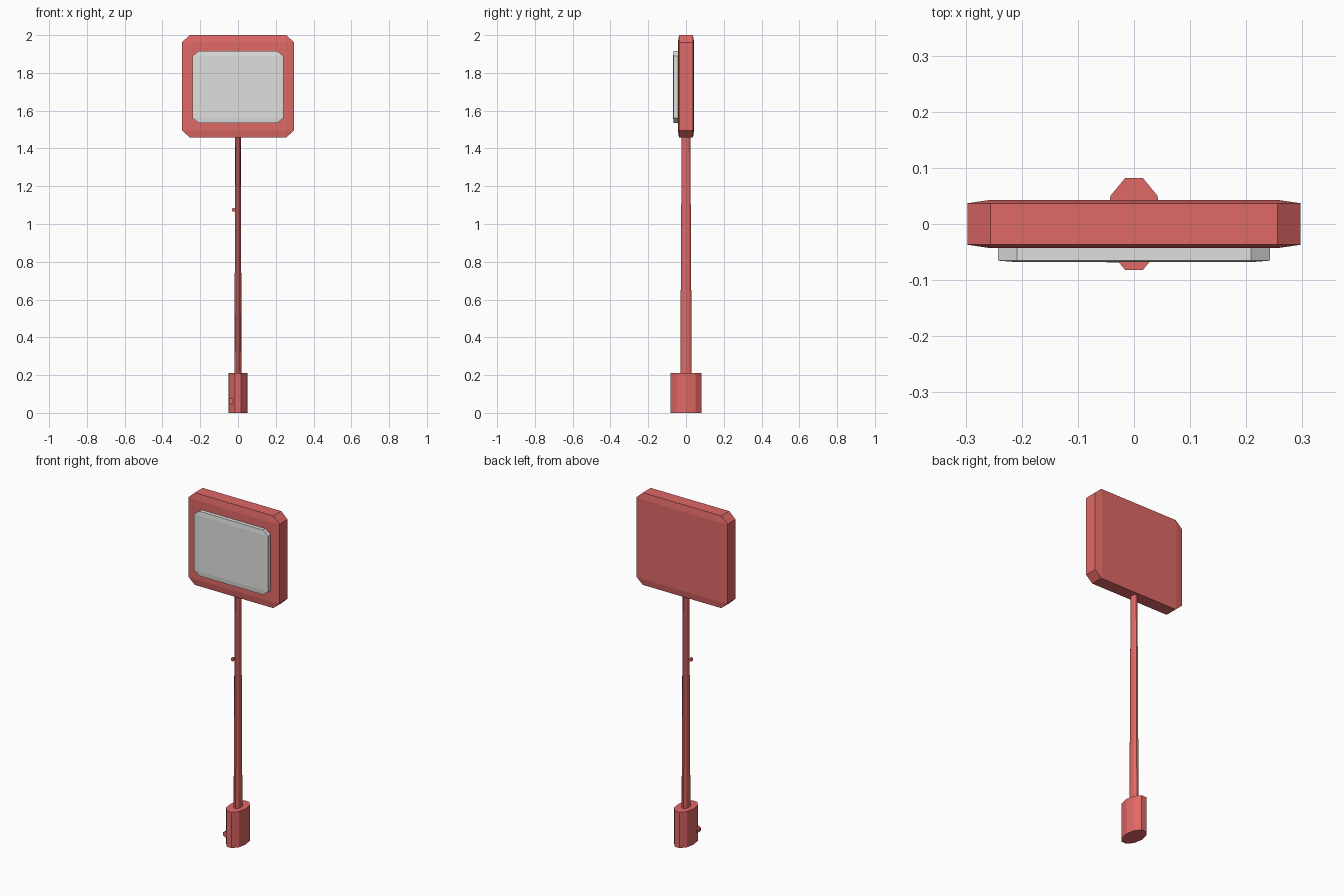
import bpy
import bmesh
from math import cos, pi, sin, tau
from mathutils import Matrix, Vector

if "Cube" in bpy.data.objects:
    bpy.data.objects.remove(bpy.data.objects["Cube"], do_unlink=True)


def material(name, rgb):
    mat = bpy.data.materials.new(name)
    mat.use_nodes = True
    colour = (*rgb, 1)
    mat.diffuse_color = colour
    mat.node_tree.nodes["Principled BSDF"].inputs["Base Color"].default_value = colour
    return mat


red = material("coral red", (0.74, 0.14, 0.135))
grey = material("light grey", (0.74, 0.74, 0.72))


def finish(name, bm, mat):
    mesh = bpy.data.meshes.new(name)
    bmesh.ops.recalc_face_normals(bm, faces=bm.faces[:])
    bm.to_mesh(mesh)
    bm.free()
    mesh.materials.append(mat)
    obj = bpy.data.objects.new(name, mesh)
    bpy.context.collection.objects.link(obj)


def chamfered_panel(name, low, high, mat):
    """Bevelled unit cube stretched to fill the box from low to high."""
    low, high = Vector(low), Vector(high)
    bm = bmesh.new()
    bmesh.ops.create_cube(bm, size=1)
    bmesh.ops.bevel(bm, geom=bm.edges[:], offset=0.07, segments=1,
                    affect='EDGES', profile=0.5)
    bmesh.ops.scale(bm, vec=high - low, verts=bm.verts[:])
    bmesh.ops.translate(bm, vec=(low + high) / 2, verts=bm.verts[:])
    finish(name, bm, mat)


def oval_post(name, bottom, top, r_bottom, r_top, mat):
    """Ten-sided post, narrower across x than along y, with corners on the x axis."""
    bm = bmesh.new()
    sides = 10
    rings = [[bm.verts.new((0.6 * r * cos(tau * i / sides), r * sin(tau * i / sides), z))
              for i in range(sides)]
             for z, r in ((bottom, r_bottom), (top, r_top))]
    for ring in rings:
        bm.faces.new(ring)
    for i in range(sides):
        j = (i + 1) % sides
        bm.faces.new((rings[0][i], rings[0][j], rings[1][j], rings[1][i]))
    finish(name, bm, mat)


def stud(name, location, radius, length, mat):
    """Small six-sided stud pointing forward."""
    bm = bmesh.new()
    bmesh.ops.create_cone(bm, cap_ends=True, segments=6, radius1=radius,
                          radius2=radius, depth=length,
                          matrix=Matrix.Translation(location) @ Matrix.Rotation(pi / 2, 4, 'X'))
    finish(name, bm, mat)


# Stand
oval_post("base", 0, 0.21, 0.086, 0.086, red)
oval_post("pole", 0.2, 1.5, 0.032, 0.024, red)

# Sign board with raised face
chamfered_panel("sign_board", (-0.297, -0.043, 1.458), (0.297, 0.043, 2.0), red)
chamfered_panel("sign_face", (-0.242, -0.068, 1.535), (0.242, -0.03, 1.915), grey)

# Studs
stud("base_stud", (-0.033, -0.052, 0.062), 0.018, 0.034, red)
stud("pole_stud", (-0.022, -0.014, 1.075), 0.011, 0.016, red)
